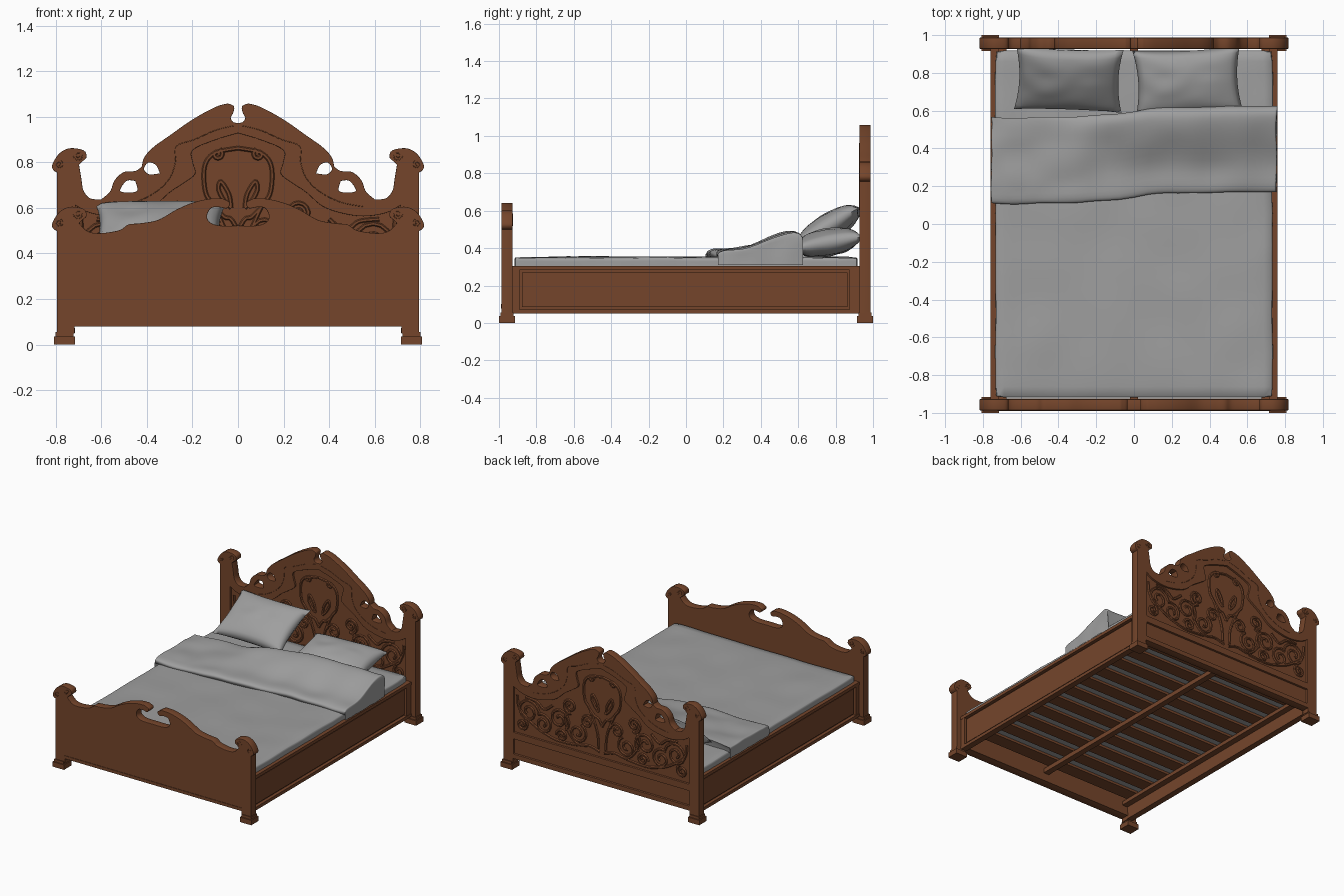
import bpy, bmesh, math
from mathutils import Vector, noise

if "Cube" in bpy.data.objects:
    bpy.data.objects.remove(bpy.data.objects["Cube"], do_unlink=True)


def material(name, rgb):
    m = bpy.data.materials.new(name)
    m.use_nodes = True
    m.diffuse_color = (*rgb, 1)
    for node in m.node_tree.nodes:
        if node.type == 'BSDF_PRINCIPLED':
            node.inputs["Base Color"].default_value = (*rgb, 1)
            node.inputs["Roughness"].default_value = 0.7
    return m


wood = material("brown wood", (0.178, 0.06, 0.024))
linen = material("grey linen", (0.345, 0.345, 0.345))


def finish(obj, mat, angle=35):
    obj.data.materials.clear()
    obj.data.materials.append(mat)
    bpy.ops.object.select_all(action='DESELECT')
    obj.select_set(True)
    bpy.context.view_layer.objects.active = obj
    if obj.type == 'CURVE':
        bpy.ops.object.convert(target='MESH')
        obj = bpy.context.object
    bpy.ops.object.shade_smooth_by_angle(angle=math.radians(angle))
    return obj


def from_bmesh(name, bm, mat, angle=35):
    bmesh.ops.recalc_face_normals(bm, faces=bm.faces)
    me = bpy.data.meshes.new(name)
    bm.to_mesh(me)
    bm.free()
    obj = bpy.data.objects.new(name, me)
    bpy.context.collection.objects.link(obj)
    return finish(obj, mat, angle)


def box(name, x, y, z, mat=wood):
    """Box from three (low, high) ranges."""
    bm = bmesh.new()
    bmesh.ops.create_cube(bm, size=1)
    for v in bm.verts:
        v.co = [lo + (c + 0.5) * (hi - lo) for c, (lo, hi) in zip(v.co, (x, y, z))]
    return from_bmesh(name, bm, mat)


def smooth(pts, n=5):
    """Rounded path through the points."""
    p = [Vector(q) for q in pts]
    p = [p[0]] + p + [p[-1]]
    out = []
    for a, b, c, d in zip(p, p[1:], p[2:], p[3:]):
        for i in range(n):
            t = i / n
            out.append(b + ((c - a) * t + (2*a - 5*b + 4*c - d) * t*t + (3*b - a - 3*c + d) * t**3) / 2)
    return out + [p[-1]]


def flip(path):
    return [Vector((-q[0], q[1])) for q in reversed(path)]


def closed(*runs):
    """Smooth runs joined into half an outline, then mirrored into a full loop."""
    half = [q for r in runs for q in (smooth(r) if len(r) > 2 else [Vector(q) for q in r])]
    return half + flip(half)


def drawn(name, paths, y, depth=0.0, bevel=0.0, loop=True):
    """Flat plate (loop) or raised tubes, drawn in the front plane at depth y."""
    cu = bpy.data.curves.new(name, 'CURVE')
    cu.dimensions = '2D' if loop else '3D'
    cu.fill_mode = 'BOTH' if loop else 'FULL'
    cu.extrude, cu.bevel_depth, cu.bevel_resolution = depth, bevel, 1
    for path in paths:
        clean = [path[0]] + [b for a, b in zip(path, path[1:]) if (b - a).length > 1e-4]
        if loop and (clean[0] - clean[-1]).length < 1e-4:
            clean.pop()
        s = cu.splines.new('POLY')
        s.points.add(len(clean) - 1)
        for pt, q in zip(s.points, clean):
            pt.co = (q[0], q[1], 0, 1)
        s.use_cyclic_u = loop
    obj = bpy.data.objects.new(name, cu)
    bpy.context.collection.objects.link(obj)
    obj.location.y, obj.rotation_euler.x = y, math.pi / 2
    return finish(obj, wood)


def spiral(x, z, r, start, turns=1.5):
    """Scroll line winding inward; negative turns wind the other way."""
    n = int(abs(turns) * 14)
    path = []
    for i in range(n + 1):
        a = start + math.copysign(i, turns) * 2 * math.pi / 14
        path.append(Vector((x, z)) + Vector((math.cos(a), math.sin(a))) * r * (1 - 0.8 * i / n))
    return path


def both(paths):
    return paths + [flip(p) for p in paths]


HEAD, FOOT, HALF = 0.957, -0.957, 0.0275

# Headboard frame with recess openings and pierced side scrolls
post_scroll = [(.70, .79), (.685, .805), (.668, .82), (.672, .845), (.70, .857), (.745, .858),
               (.785, .835), (.813, .79), (.81, .768), (.793, .757)]
leg = [(.793, .05), (.72, .05)]
head_outline = closed(
    [(0, .97), (.022, .975), (.034, .995), (.022, 1.02), (.02, 1.045), (.045, 1.056)],
    [(.045, 1.056), (.1, 1.04), (.2, .985), (.3, .915), (.37, .865), (.41, .82), (.42, .78)],
    [(.42, .78), (.45, .76), (.5, .755), (.54, .72), (.56, .67), (.6, .635)],
    [(.6, .635), (.65, .64), (.68, .675), (.69, .73), (.70, .79)],
    post_scroll, leg, [(.72, .08)])
opening = closed(
    [(0, .93), (.1, .9), (.2, .855), (.2, .8), (.19, .75), (.24, .71), (.3, .67), (.37, .61),
     (.45, .58), (.55, .565), (.65, .58), (.715, .615)], [(.715, .27)])
low_opening = closed([(.715, .225), (.715, .11)])
holes = both([smooth(h) for h in (
    [(.34, .75), (.36, .79), (.395, .8), (.415, .77), (.39, .745), (.34, .75)],
    [(.45, .72), (.49, .72), (.52, .675), (.48, .665), (.44, .675), (.45, .72)])])
drawn("headboard_frame", [head_outline, opening, low_opening] + holes, HEAD, HALF, .002)
box("headboard_panel", (-.72, .72), (HEAD - .014, HEAD + .014), (.1, .57))
drawn("headboard_arch_panel", [opening], HEAD, .015)

# Footboard with the curled opening in the middle of its top edge
foot_scroll = [(x, z - .257) for x, z in post_scroll]
foot_outline = closed(
    [(0, .52), (.08, .52), (.125, .535), (.138, .565), (.12, .6), (.085, .605), (.05, .6),
     (.038, .622), (.07, .64)],
    [(.07, .64), (.13, .637), (.2, .62), (.27, .59), (.35, .545), (.43, .53), (.48, .525),
     (.52, .5), (.6, .487), (.66, .495), (.70, .533)],
    foot_scroll, leg, [(.72, .08)])
drawn("footboard", [foot_outline], FOOT, HALF, .002)
box("footboard_bottom_trim", (-.72, .72), (FOOT - .033, FOOT + .033), (.078, .1))

# Fine spiral line on each face of the post scrolls
for name, drop, y in (("headboard", 0, HEAD), ("footboard", .257, FOOT)):
    eyes = both([spiral(.70, .828 - drop, .022, 0, -1.5), spiral(.785, .79 - drop, .018, 2, 1.5)])
    for side in (-1, 1):
        drawn(name + "_scroll_lines", eyes, y + side * .029, 0, .002, False)

# Carved relief on both faces of the headboard
vines = [spiral(.2, .4, .075, 2), spiral(.35, .46, .085, 4, -1.6), spiral(.48, .39, .075, 1),
         spiral(.6, .45, .09, 3, -1.7), spiral(.33, .345, .045, 0), spiral(.26, .58, .055, 5),
         spiral(.65, .345, .045, 2), spiral(.12, .5, .055, 3, -1.4), spiral(.09, .835, .024, 2, 1.3)]
stems = [smooth(s) for s in (
    [(.02, .31), (.1, .33), (.2, .32), (.28, .4), (.3, .5), (.25, .53)],
    [(.03, .33), (.04, .45), (.1, .6), (.14, .66), (.15, .75), (.135, .81), (.09, .845), (0, .862)],
    [(.2, .31), (.35, .3), (.45, .32), (.55, .36), (.67, .45), (.69, .55)],
    [(.03, .6), (.04, .66), (.075, .715), (.085, .68), (.06, .63), (.03, .6)],
    [(.0, .5), (.03, .55), (.06, .56), (.1, .6)], [(.4, .55), (.47, .5), (.53, .54), (.62, .55)])]
edge_line = [smooth([(.02, .96), (.1, .94), (.19, .9), (.27, .87), (.275, .8), (.3, .73),
                     (.36, .67), (.45, .625), (.55, .605)])]
for side in (-1, 1):
    drawn("headboard_carving", both(vines + stems), HEAD + side * .017, 0, .0095, False)
    drawn("headboard_edge_line", both(edge_line), HEAD + side * .029, 0, .002, False)

# Feet
for sx in (-1, 1):
    for sy in (-1, 1):
        for grow, z in ((0, (0, .036)), (.008, (.036, .055))):
            box("foot_block", sorted((sx * (.715 + grow), sx * (.808 - grow))),
                sorted((sy * (.915 + grow), sy * (1 - grow))), z)

# Side rails with framed panels and an inner ledge for the slats
for sx in (-1, 1):
    def bar(name, x0, x1, y, z):
        box(name, sorted((sx * x0, sx * x1)), y, z)
    bar("rail_panel", .72, .736, (-.93, .93), (.055, .3))
    bar("rail_raised_field", .73, .748, (-.878, .863), (.086, .27))
    for z in ((.05, .073), (.282, .305)):
        bar("rail_edge", .715, .76, (-.93, .93), z)
    for y in ((-.93, -.89), (.875, .93)):
        bar("rail_end", .72, .758, y, (.07, .285))
    bar("slat_ledge", .675, .722, (-.93, .93), (.145, .172))

# Slats and centre beam
box("centre_beam", (-.022, .022), (-.93, .93), (.14, .172))
for i in range(11):
    y = -.83 + i * .166
    box("slat", (-.715, .715), (y - .05, y + .05), (.172, .19))


def ripple(x, y, size, seed=0.0):
    return noise.noise(Vector((x * size, y * size, seed)))


# Mattress: rounded slab with a gently rumpled top
bm = bmesh.new()
bmesh.ops.create_cube(bm, size=2)
bmesh.ops.subdivide_edges(bm, edges=bm.edges[:], cuts=31, use_grid_fill=True)
size, radius = Vector((.733, .918, .08)), .02
for v in bm.verts:
    p = Vector([c * s for c, s in zip(v.co, size)])
    core = Vector([max(radius - s, min(s - radius, c)) for c, s in zip(p, size)])
    p = core + (p - core).normalized() * radius if (p - core).length > 1e-6 else p
    if v.co.z > 0:
        p.z += .008 * ripple(p.x, p.y, 4) * v.co.z
    p.x += .004 * ripple(p.y, p.z, 9) * v.co.x
    v.co = p + Vector((0, 0, .272))
from_bmesh("mattress", bm, linen, 50)


def sheet(bm, nu, nv, place):
    grid = [[bm.verts.new(place(2 * i / nu - 1, 2 * j / nv - 1)) for j in range(nv + 1)] for i in range(nu + 1)]
    for a, b in zip(grid, grid[1:]):
        for j in range(nv):
            bm.faces.new((a[j], b[j], b[j + 1], a[j + 1]))


# Folded duvet: low on one side, rising to the other, draped over both
fold = smooth([(.15, .345), (.14, .37), (.17, .388), (.28, .402), (.42, .45), (.52, .482),
               (.565, .484), (.59, .465), (.595, .43), (.58, .345)], 4)


def duvet(u, v):
    y, z = fold[round((v + 1) / 2 * (len(fold) - 1))]
    x = .755 * math.sin(min(1, abs(u) / .9) * math.pi / 2) ** .8 * math.copysign(1, u)
    rise = max(0, min(1, (x + .65) / .85))
    low = min(z, .392 + .012 * ripple(x, y, 6, 2))
    z = low + (z - low) * rise * rise * (3 - 2 * rise)
    drop = max(0, (abs(u) - .8) / .2)
    z += (.31 - z) * drop ** 2.5
    y += .03 * math.tanh(4 * x) + .02 * ripple(x, 0, 4, 3)
    return (x + .008 * ripple(y, z, 9), y, z + .016 * ripple(x, y, 5, 7) * (1 - drop))


bm = bmesh.new()
sheet(bm, 60, len(fold) - 1, duvet)
from_bmesh("folded_duvet", bm, linen, 60)

# Pillows: two puffed sheets with pointed corners
for name, loc, half, tilt, turn in (
        ("leaning_pillow", (-.345, .765, .515), (.285, .195, .072), 31, -2),
        ("lying_pillow", (.285, .755, .43), (.285, .178, .075), 10, 3)):
    bm = bmesh.new()
    for side in (-1, 1):
        def puff(u, v):
            swell = max(0, (1 - u ** 2) * (1 - v ** 2)) ** .4
            return (half[0] * u * (.92 + .08 * v * v), half[1] * v * (.92 + .08 * u * u),
                    half[2] * swell * (side + .12 * ripple(u, v, 2, side)))
        sheet(bm, 28, 22, puff)
    bmesh.ops.remove_doubles(bm, verts=bm.verts, dist=1e-4)
    pillow = from_bmesh(name, bm, linen, 80)
    pillow.location = loc
    pillow.rotation_euler = (math.radians(tilt), 0, math.radians(turn))
